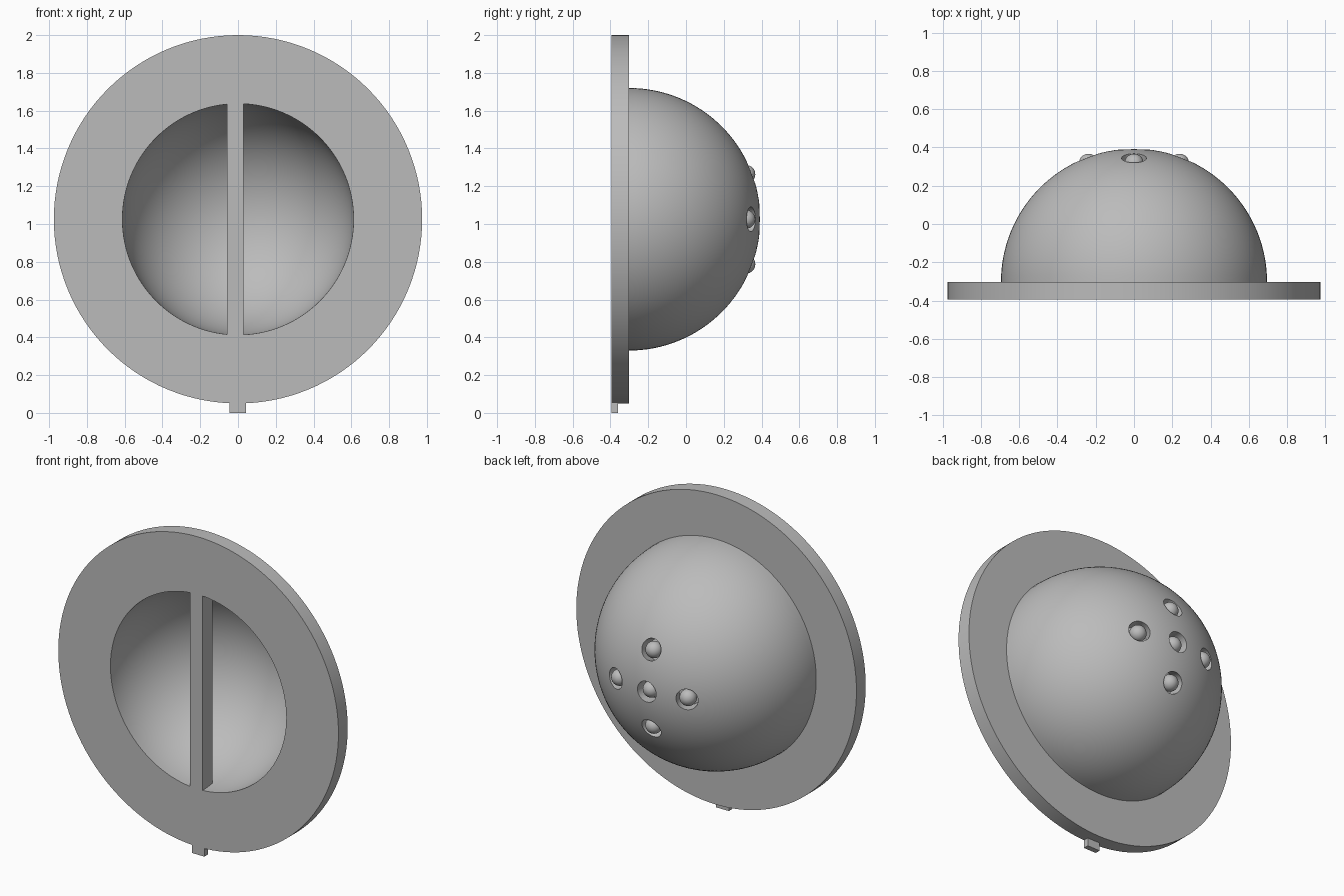
import bpy, bmesh, math
from mathutils import Vector, Matrix

if "Cube" in bpy.data.objects:
    bpy.data.objects.remove(bpy.data.objects["Cube"])

CZ = 1.025                      # height of the disc centre
FRONT, BACK = -0.394, -0.302    # faces of the flange
R_FLANGE, R_DOME, R_BOWL = 0.975, 0.695, 0.612

grey = bpy.data.materials.new("plain_grey")
grey.use_nodes = True
grey.diffuse_color = (0.5, 0.5, 0.5, 1)
grey.node_tree.nodes["Principled BSDF"].inputs["Base Color"].default_value = (0.5, 0.5, 0.5, 1)


def finish(name, bm, smooth=True):
    bmesh.ops.recalc_face_normals(bm, faces=bm.faces)
    mesh = bpy.data.meshes.new(name)
    bm.to_mesh(mesh)
    bm.free()
    mesh.materials.append(grey)
    obj = bpy.data.objects.new(name, mesh)
    bpy.context.collection.objects.link(obj)
    if smooth:
        shade(obj)
    return obj


def shade(obj):
    bpy.ops.object.select_all(action='DESELECT')
    obj.select_set(True)
    bpy.context.view_layer.objects.active = obj
    bpy.ops.object.shade_smooth_by_angle(angle=math.radians(30))


def box(name, x0, x1, y0, y1, z0, z1):
    bm = bmesh.new()
    size = Matrix.Diagonal((x1 - x0, y1 - y0, z1 - z0, 1))
    mid = Matrix.Translation(((x0 + x1) / 2, (y0 + y1) / 2, (z0 + z1) / 2))
    bmesh.ops.create_cube(bm, size=1, matrix=mid @ size)
    return finish(name, bm, False)


def arc(radius, y, steps=32):
    """Quarter circle from the rim to the pole, as (radius, y) pairs."""
    angles = [math.pi / 2 * i / steps for i in range(steps + 1)]
    return [(radius * math.cos(a), y + radius * math.sin(a)) for a in angles]


# Flanged hollow dome, turned round the y axis
profile = arc(R_BOWL, FRONT)[::-1] + [(R_FLANGE, FRONT), (R_FLANGE, BACK)] + arc(R_DOME, BACK)
bm = bmesh.new()
verts = [bm.verts.new((r, y, CZ)) for r, y in profile]
edges = [bm.edges.new(pair) for pair in zip(verts, verts[1:])]
bmesh.ops.spin(bm, geom=verts + edges, cent=(0, 0, CZ), axis=(0, 1, 0),
               angle=math.tau, steps=128, use_merge=True)
bmesh.ops.remove_doubles(bm, verts=bm.verts, dist=0.0001)
body = finish("flanged_dome", bm, False)

# Five sockets in a cross, each holding a small ball
tilt = math.radians(21)
places = [("centre", 0, 0, 0.0), ("left", 1, 0, 0.018), ("right", -1, 0, 0.018),
          ("upper", 0, 1, 0.018), ("lower", 0, -1, 0.018)]
BALL = 0.05
cutters = bmesh.new()
for name, sx, sz, rise in places:
    out = Vector((sx * math.sin(tilt), math.cos(tilt) if sx or sz else 1, sz * math.sin(tilt)))
    spot = Vector((0, BACK, CZ)) + out * R_DOME
    turn = out.to_track_quat('Z', 'Y').to_matrix().to_4x4()
    bmesh.ops.create_cone(cutters, cap_ends=True, segments=32, radius1=0.065, radius2=0.065,
                          depth=0.16, matrix=Matrix.Translation(spot) @ turn)
    bm = bmesh.new()
    bmesh.ops.create_uvsphere(bm, u_segments=32, v_segments=16, radius=BALL,
                              matrix=Matrix.Translation(spot + out * (rise - BALL)) @ turn)
    finish(name + "_ball", bm)

cutter = finish("socket_cutter", cutters, False)
cutter.hide_render = True
cut = body.modifiers.new("sockets", 'BOOLEAN')
cut.operation, cut.solver, cut.object = 'DIFFERENCE', 'EXACT', cutter
bpy.context.view_layer.objects.active = body
bpy.ops.object.modifier_apply(modifier=cut.name)
bpy.data.objects.remove(cutter)
shade(body)

# Upright bar across the bowl, and the key tab under the flange
box("cross_bar", -0.057, 0.03, FRONT, FRONT + 0.1, CZ - 0.612, CZ + 0.612)
box("bottom_tab", -0.046, 0.042, FRONT, FRONT + 0.034, 0, 0.07)
